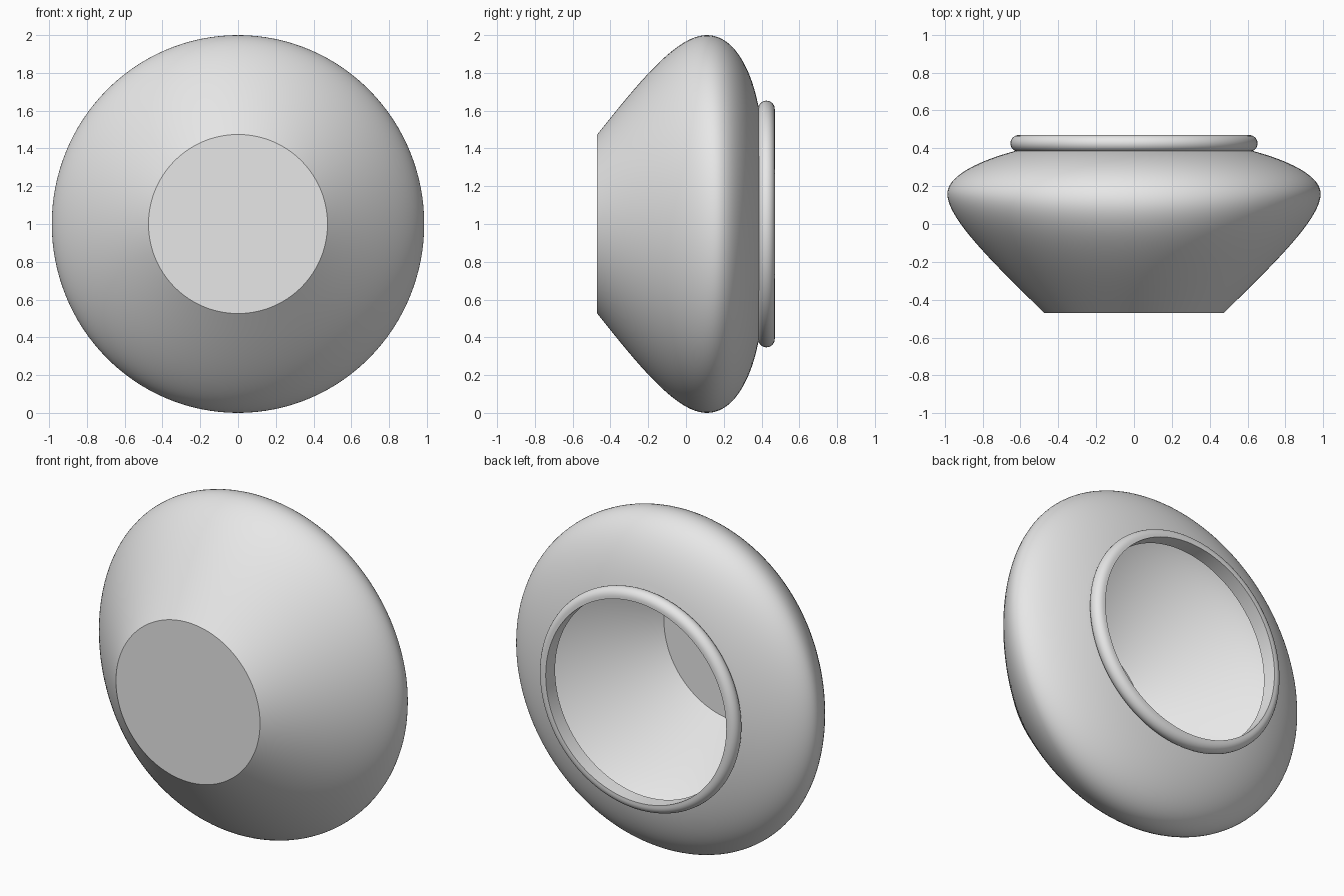
import bpy
import math
from mathutils import Vector
from mathutils.geometry import interpolate_bezier

old = bpy.data.objects.get("Cube")
if old:
    bpy.data.objects.remove(old, do_unlink=True)

SIDES = 128

grey = bpy.data.materials.new("light_grey")
grey.use_nodes = True
grey.diffuse_color = (0.8, 0.8, 0.8, 1)
grey.node_tree.nodes["Principled BSDF"].inputs["Base Color"].default_value = (0.8, 0.8, 0.8, 1)


def curve(points, steps):
    """Sample one cubic segment given as (y, radius) pairs."""
    return interpolate_bezier(*[Vector(p) for p in points], steps)


def spin(name, profile_at, closed=False, cap=False):
    """Sweep a profile of (y, radius) around the y axis; it may vary with angle."""
    verts, faces = [], []
    for i in range(SIDES):
        a = math.tau * i / SIDES
        ring = profile_at(a)
        n = len(ring)
        verts += [(r * math.cos(a), y, 1 + r * math.sin(a)) for y, r in ring]
    for i in range(SIDES):
        j = (i + 1) % SIDES
        for k in range(n if closed else n - 1):
            m = (k + 1) % n
            faces.append((i * n + k, i * n + m, j * n + m, j * n + k))
    if cap:
        faces.append([i * n for i in range(SIDES)])
    mesh = bpy.data.meshes.new(name)
    mesh.from_pydata(verts, [], faces)
    mesh.materials.append(grey)
    obj = bpy.data.objects.new(name, mesh)
    bpy.context.collection.objects.link(obj)
    bpy.ops.object.select_all(action="DESELECT")
    obj.select_set(True)
    bpy.context.view_layer.objects.active = obj
    bpy.ops.object.mode_set(mode="EDIT")
    bpy.ops.mesh.select_all(action="SELECT")
    bpy.ops.mesh.normals_make_consistent(inside=False)
    bpy.ops.object.mode_set(mode="OBJECT")
    bpy.ops.object.shade_smooth_by_angle(angle=math.radians(35))
    return obj


# Bowl wall: slightly taller than wide, with its widest point further back at the sides
def wall(front, belly, back):
    return curve(front, 24) + curve(belly, 20)[1:] + [Vector(back)]


upright = wall([(-.47, .474), (-.25, .75), (-.05, 1), (.11, 1)],
               [(.11, 1), (.25, 1), (.34, .83), (.38, .64)], (.39, .6))
sideways = wall([(-.47, .474), (-.2, .75), (.03, .986), (.16, .986)],
                [(.16, .986), (.26, .986), (.34, .8), (.385, .63)], (.39, .6))


def wall_at(a):
    return [u.lerp(s, math.cos(a) ** 2) for u, s in zip(upright, sideways)]


spin("bowl_body", wall_at, cap=True)

# Rim: straight inside, rounded outside
BEAD = 0.044
rim = [(.382, .594)]
for step in range(13):
    t = math.pi * step / 12
    rim.append((.426 - BEAD * math.cos(t), .609 + BEAD * math.sin(t)))
rim.append((.47, .594))
spin("bowl_rim", lambda a: rim, closed=True)
